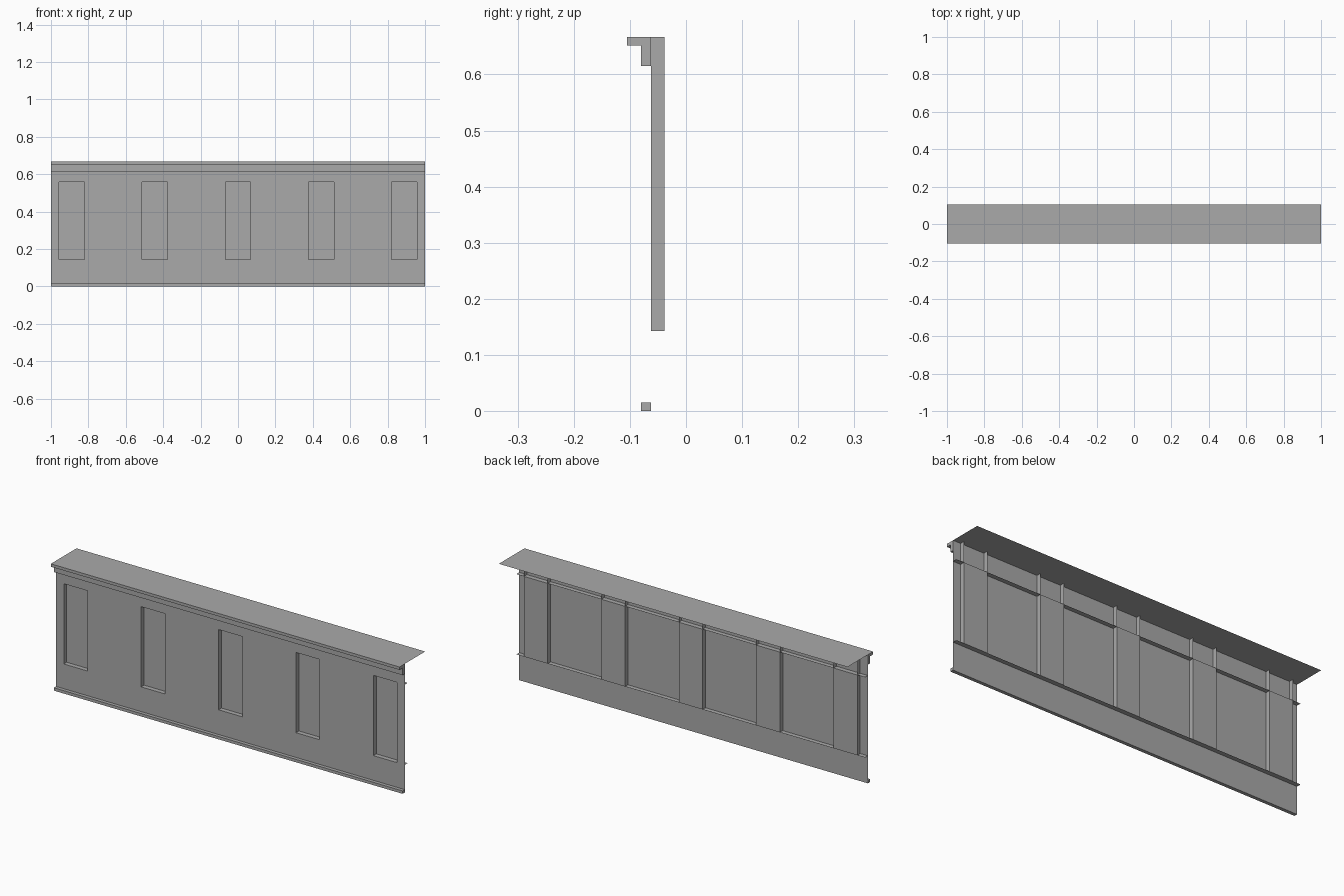
import bpy
import bmesh

cube = bpy.data.objects.get("Cube")
if cube:
    bpy.data.objects.remove(cube, do_unlink=True)

# Plain grey material
GREY = (0.4, 0.4, 0.4, 1.0)
grey = bpy.data.materials.new("plain grey")
grey.use_nodes = True
grey.diffuse_color = GREY
grey.node_tree.nodes["Principled BSDF"].inputs["Base Color"].default_value = GREY

# Main dimensions
TOP = 0.667
WALL_Y, BACK_Y = -0.062, -0.038
TRIM_Y, EDGE_Y = -0.08, -0.105
SILL, HEAD = 0.143, 0.559
HALF_WIDTH = 0.068
CENTRES = [i * 0.444 for i in range(-2, 3)]
JAMBS = [c + s * HALF_WIDTH for c in CENTRES for s in (-1, 1)]


def make_object(name, faces):
    """Make a mesh object from a list of corner loops."""
    bm = bmesh.new()
    for loop in faces:
        bm.faces.new([bm.verts.new(p) for p in loop])
    bmesh.ops.remove_doubles(bm, verts=bm.verts, dist=0.0001)
    mesh = bpy.data.meshes.new(name)
    bm.to_mesh(mesh)
    bm.free()
    mesh.materials.append(grey)
    obj = bpy.data.objects.new(name, mesh)
    bpy.context.collection.objects.link(obj)
    return obj


def upright(x0, x1, z0, z1, y):
    return [(x0, y, z0), (x1, y, z0), (x1, y, z1), (x0, y, z1)]


def level(y0, y1, z):
    return [(-1, y0, z), (1, y0, z), (1, y1, z), (-1, y1, z)]


def moulding(name, profile):
    """Extrude a closed (y, z) profile along the full length."""
    left = [(-1, y, z) for y, z in profile]
    right = [(1, y, z) for y, z in profile]
    faces = [left[::-1], right]
    for i in range(len(profile)):
        j = (i + 1) % len(profile)
        faces.append([left[i], left[j], right[j], right[i]])
    obj = make_object(name, faces)
    bm = bmesh.new()
    bm.from_mesh(obj.data)
    bmesh.ops.recalc_face_normals(bm, faces=bm.faces)
    bm.to_mesh(obj.data)
    bm.free()


# Thin wall with five window openings
wall = [upright(-1, 1, 0, SILL, WALL_Y), upright(-1, 1, HEAD, TOP, WALL_Y)]
piers = [-1] + JAMBS + [1]
wall += [upright(a, b, SILL, HEAD, WALL_Y) for a, b in zip(piers[::2], piers[1::2])]
make_object("wall", wall)

# Panels closing the window recesses at the back
make_object("window_panels", [upright(c - HALF_WIDTH, c + HALF_WIDTH, SILL, HEAD, BACK_Y)
                              for c in CENTRES])

# Window sides, running on up to the roof
make_object("window_sides", [[(x, WALL_Y, SILL), (x, BACK_Y, SILL),
                              (x, BACK_Y, TOP), (x, WALL_Y, TOP)] for x in JAMBS])

# Full-length ledges at the sill and head of the windows
make_object("sill_ledge", [level(WALL_Y, BACK_Y, SILL)])
make_object("head_ledge", [level(WALL_Y, BACK_Y, HEAD)])

# Flat roof sheet behind the cornice
make_object("roof", [level(WALL_Y, -EDGE_Y, TOP)])

# Stepped cornice and base trim on the front
moulding("cornice", [(WALL_Y, TOP), (EDGE_Y, TOP), (EDGE_Y, 0.652),
                     (TRIM_Y, 0.652), (TRIM_Y, 0.615), (WALL_Y, 0.615)])
moulding("base_trim", [(WALL_Y, 0), (TRIM_Y, 0), (TRIM_Y, 0.015), (WALL_Y, 0.015)])
